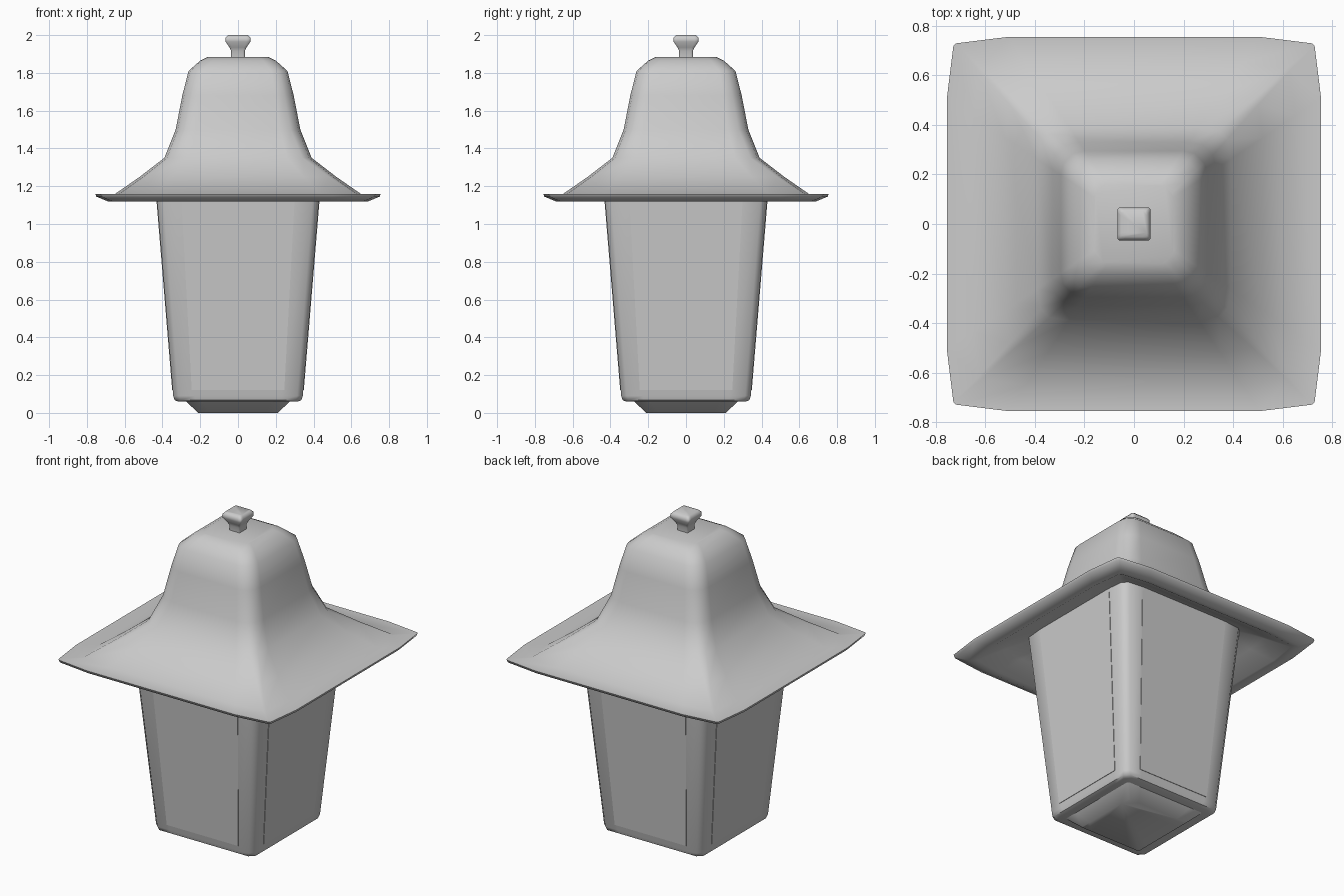
import bpy, bmesh, math

if "Cube" in bpy.data.objects:
    bpy.data.objects.remove(bpy.data.objects["Cube"])


def section(w, bow, r, z):
    """Squarish ring: sides bow out slightly, corners chamfered by r."""
    c = w * (1 - bow)
    side = [(w, -0.67 * w), (w, 0.67 * w), (c, c - r), (c - r, c)]
    ring = []
    for k in range(4):
        ca, sa = round(math.cos(k * math.pi / 2)), round(math.sin(k * math.pi / 2))
        ring += [(x * ca - y * sa, x * sa + y * ca, z) for x, y in side]
    return ring


def loft(name, profile, bow=0.0, angle=50):
    """Loft square sections along (half width, z, corner radius) and cap both ends."""
    bm = bmesh.new()
    rings = [[bm.verts.new(p) for p in section(w, bow, r, z)] for w, z, r in profile]
    n = len(rings[0])
    for a, b in zip(rings, rings[1:]):
        for i in range(n):
            j = (i + 1) % n
            bm.faces.new((a[i], a[j], b[j], b[i]))
    bm.faces.new(rings[0][::-1])
    bm.faces.new(rings[-1])
    return finish(name, bm, angle)


def finish(name, bm, angle):
    bmesh.ops.recalc_face_normals(bm, faces=bm.faces)
    me = bpy.data.meshes.new(name)
    bm.to_mesh(me)
    bm.free()
    ob = bpy.data.objects.new(name, me)
    bpy.context.collection.objects.link(ob)
    bpy.ops.object.select_all(action='DESELECT')
    ob.select_set(True)
    bpy.context.view_layer.objects.active = ob
    bpy.ops.object.shade_smooth_by_angle(angle=math.radians(angle))
    return ob


# Tapered foot under the lantern
loft("foot", [(0.21, 0, 0.01), (0.28, 0.065, 0.01)])

# Lantern body with softened corner posts and bottom edge
loft("body", [(0.315, 0.06, 0.03), (0.335, 0.067, 0.03), (0.343, 0.09, 0.03),
              (0.44, 1.26, 0.035)])

# Bell-shaped roof: underside, rolled rim, flare, dome
loft("roof", [(0.42, 1.26, 0.03), (0.55, 1.19, 0.02), (0.66, 1.125, 0.015),
              (0.69, 1.12, 0.01), (0.75, 1.145, 0.01), (0.755, 1.16, 0.01),
              (0.65, 1.16, 0.01), (0.52, 1.25, 0.02), (0.39, 1.35, 0.035),
              (0.33, 1.50, 0.04), (0.295, 1.68, 0.04), (0.262, 1.81, 0.035),
              (0.20, 1.865, 0.03), (0.16, 1.885, 0.03)], bow=0.035)

# Square finial knob
loft("finial", [(0.036, 1.87, 0.004), (0.036, 1.915, 0.004), (0.045, 1.935, 0.004),
                (0.065, 1.965, 0.006), (0.066, 1.985, 0.006), (0.052, 2.0, 0.006)])


# Four tapered glass panes set into the sides
def body_half(z):
    return 0.343 + (z - 0.09) / 1.17 * 0.097


for k, side in enumerate(("right", "back", "left", "front")):
    bm = bmesh.new()
    layers = []
    for off in (-0.02, 0.003):
        pts = [(body_half(z) + off, y, z) for y, z in
               ((-0.245, 0.12), (0.245, 0.12), (0.305, 1.225), (-0.305, 1.225))]
        layers.append([bm.verts.new(p) for p in pts])
    inner, outer = layers
    bm.faces.new(outer)
    bm.faces.new(inner[::-1])
    for i in range(4):
        j = (i + 1) % 4
        bm.faces.new((inner[i], inner[j], outer[j], outer[i]))
    pane = finish(side + "_pane", bm, 30)
    pane.rotation_euler.z = k * math.pi / 2
